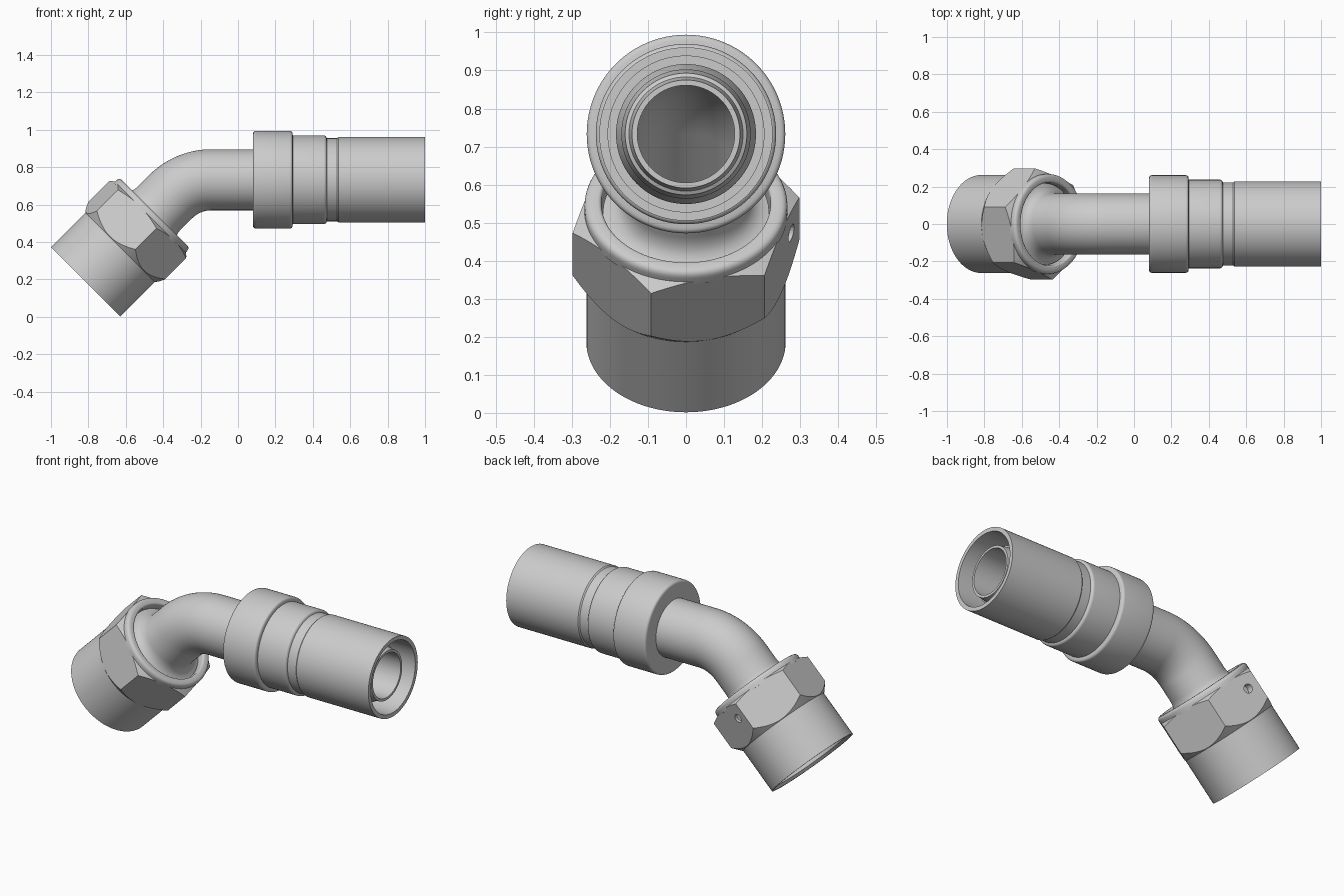
import bpy, bmesh
from math import sin, cos, pi, radians
from mathutils import Vector

if "Cube" in bpy.data.objects:
    bpy.data.objects.remove(bpy.data.objects["Cube"])

# Centreline: 45 degree nut leg, bend, then straight leg along x
BEND_R, LEG = 0.31, 0.644
ARC = BEND_R * pi / 4
AXIS_Z, BEND_X = 0.733, -0.141


def X(x):
    """Centreline distance of a point on the straight leg."""
    return x - BEND_X + LEG + ARC


def frame(u):
    """Position and downward radial direction at centreline distance u."""
    phi = pi / 4 * min(1, max(0, 1 - (u - LEG) / ARC))
    down = Vector((sin(phi), 0, -cos(phi)))
    along = Vector((cos(phi), 0, sin(phi)))
    p = Vector((BEND_X, 0, AXIS_Z - BEND_R)) - BEND_R * down
    return p + along * (min(0, u - LEG) + max(0, u - LEG - ARC)), down


def rounded(profile):
    """Replace corners given as (u, r, fillet) with short curves."""
    out = []
    for i, c in enumerate(profile):
        p = Vector(c[:2])
        if len(c) == 2:
            out.append(p)
            continue
        a = Vector(profile[i - 1][:2])
        b = Vector(profile[(i + 1) % len(profile)][:2])
        a = p + (a - p).normalized() * c[2]
        b = p + (b - p).normalized() * c[2]
        for k in range(6):
            t = k / 5
            out.append(a * (1 - t) ** 2 + p * 2 * t * (1 - t) + b * t * t)
    return out


def shade(ob):
    bpy.ops.object.select_all(action='DESELECT')
    ob.select_set(True)
    bpy.context.view_layer.objects.active = ob
    bpy.ops.object.shade_smooth_by_angle(angle=radians(25))


def sweep(name, profile, segs=96, turn=0.0):
    """Revolve a closed (distance, radius) profile round the centreline."""
    bm = bmesh.new()
    rings = []
    for u, r in rounded(profile):
        p, down = frame(u)
        ring = []
        for k in range(segs):
            a = turn + 2 * pi * k / segs
            ring.append(bm.verts.new(p + r * (cos(a) * down + sin(a) * Vector((0, 1, 0)))))
        rings.append(ring)
    for i, ring in enumerate(rings):
        prev = rings[i - 1]
        for k in range(segs):
            n = (k + 1) % segs
            bm.faces.new((prev[k], prev[n], ring[n], ring[k]))
    bmesh.ops.recalc_face_normals(bm, faces=bm.faces)
    me = bpy.data.meshes.new(name)
    bm.to_mesh(me)
    bm.free()
    ob = bpy.data.objects.new(name, me)
    bpy.context.collection.objects.link(ob)
    shade(ob)
    return ob


def boolean(ob, cutter, operation):
    m = ob.modifiers.new("cut", 'BOOLEAN')
    m.operation, m.object, m.solver = operation, cutter, 'EXACT'
    bpy.context.view_layer.objects.active = ob
    bpy.ops.object.modifier_apply(modifier=m.name)
    bpy.data.objects.remove(cutter)


# Bent tube with sealing nose, flare inside the nut and barbed hose stem
bend = [LEG + ARC * k / 20 for k in range(21)]
outer = [(0.20, 0.15), (0.40, 0.222), (0.482, 0.218), (0.488, 0.198),
         (0.500, 0.182), (0.515, 0.171), (0.535, 0.165), (0.55, 0.163)]
outer += [(u, 0.163) for u in bend]
outer += [(X(0.55), 0.163), (X(0.56), 0.184), (X(0.74), 0.184), (X(0.82), 0.162),
          (X(0.825), 0.170), (X(0.90), 0.160), (X(0.905), 0.150), (X(0.96), 0.142)]
inner = [(X(0.96), 0.128)] + [(u, 0.128) for u in reversed(bend)] + [(0.20, 0.128)]
sweep("bent_tube", outer + inner)

# Crimped sleeve with stepped collar
sweep("hose_sleeve", [
    (X(0.08), 0.15), (X(0.08), 0.261, 0.018), (X(0.29), 0.261, 0.014),
    (X(0.293), 0.237), (X(0.47), 0.237, 0.012), (X(0.475), 0.222),
    (X(0.53), 0.222), (X(0.537), 0.228), (X(1.0), 0.228),
    (X(1.0), 0.205), (X(0.56), 0.205), (X(0.56), 0.15)])

# Round skirt of the swivel nut
sweep("nut_skirt", [(0, 0.250), (0, 0.262), (0.275, 0.262), (0.275, 0.235), (0.015, 0.235)])

# Hexagon of the nut, chamfered at both ends
nut_hex = sweep("nut_hexagon", [(0.262, 0.235), (0.262, 0.262), (0.318, 0.310), (0.468, 0.310),
                                (0.490, 0.268), (0.490, 0.222), (0.40, 0.222)])
prism = sweep("hex_cutter", [(0.2, 0.1), (0.2, 0.305), (0.55, 0.305), (0.55, 0.1)],
              6, radians(-17.5))
prism.hide_render = True
boolean(nut_hex, prism, 'INTERSECT')

# Small drilled hole in one flat
bpy.ops.mesh.primitive_cylinder_add(vertices=32, radius=0.024, depth=0.07, rotation=(pi / 2, 0, 0),
                                    location=frame(0.405)[0] + Vector((0, 0.285, 0)))
drill = bpy.context.object
drill.hide_render = True
boolean(nut_hex, drill, 'DIFFERENCE')
shade(nut_hex)

# Rolled lip closing the nut onto the tube
sweep("nut_lip", [(0.48, 0.222), (0.48, 0.267), (0.523, 0.267, 0.022), (0.523, 0.222, 0.012)])
